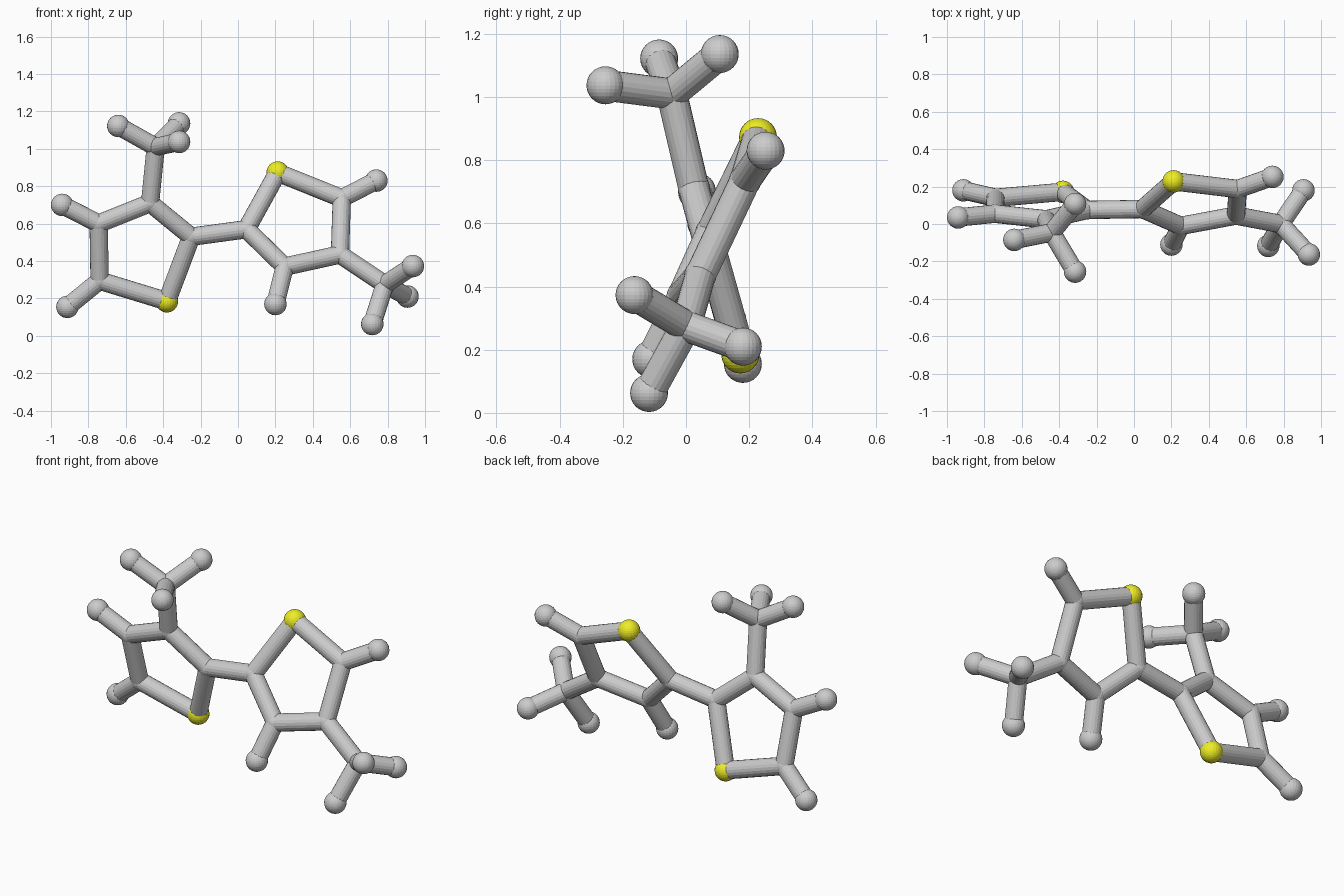
import bpy
from mathutils import Vector

if "Cube" in bpy.data.objects:
    bpy.data.objects.remove(bpy.data.objects["Cube"])

BOND_R, JOINT_R, BALL_R = 0.049, 0.051, 0.06

yellow = bpy.data.materials.new("yellow")
yellow.diffuse_color = (0.85, 0.85, 0.02, 1)
yellow.use_nodes = True
yellow.node_tree.nodes["Principled BSDF"].inputs["Base Color"].default_value = yellow.diffuse_color


def ball(name, p, r, mat=None):
    bpy.ops.mesh.primitive_uv_sphere_add(segments=24, ring_count=16, radius=r, location=p)
    o = bpy.context.object
    o.name = name
    if mat:
        o.data.materials.append(mat)


def rod(name, a, b):
    a, b = Vector(a), Vector(b)
    d = b - a
    bpy.ops.mesh.primitive_cylinder_add(vertices=20, radius=BOND_R, depth=d.length,
                                        location=(a + b) / 2)
    o = bpy.context.object
    o.name = name
    o.rotation_mode = 'QUATERNION'
    o.rotation_quaternion = d.to_track_quat('Z', 'Y')


def unit(side, ring, tips, branch, branch_tips):
    """ring: five corners, the last one yellow; tips: (corner, end);
    branch: (corner, hub) with three end balls."""
    # five-sided ring
    for i, p in enumerate(ring):
        if i == 4:
            ball(side + "_yellow_atom", p, BALL_R, yellow)
        else:
            ball(side + "_ring_joint", p, JOINT_R)
        rod(side + "_ring_bond", p, ring[(i + 1) % 5])
    # single end balls on the ring
    for corner, end in tips:
        rod(side + "_tip_bond", ring[corner], end)
        ball(side + "_tip_atom", end, BALL_R)
    # three-pronged branch
    corner, hub = branch
    rod(side + "_branch_bond", ring[corner], hub)
    ball(side + "_branch_joint", hub, JOINT_R)
    for end in branch_tips:
        rod(side + "_prong_bond", hub, end)
        ball(side + "_prong_atom", end, BALL_R)


left = [(-0.25, 0.075, 0.53), (-0.47, 0.025, 0.71), (-0.745, 0.055, 0.60),
        (-0.74, 0.14, 0.295), (-0.38, 0.172, 0.185)]
right = [(0.045, 0.08, 0.57), (0.25, -0.01, 0.37), (0.545, 0.045, 0.435),
         (0.555, 0.187, 0.735), (0.212, 0.228, 0.873)]

unit("left", left,
     [(2, (-0.94, 0.035, 0.70)), (3, (-0.912, 0.18, 0.155))],
     (1, (-0.44, -0.045, 1.01)),
     [(-0.64, -0.085, 1.122), (-0.315, 0.107, 1.136), (-0.315, -0.255, 1.037)])

unit("right", right,
     [(1, (0.2, -0.11, 0.17)), (3, (0.74, 0.252, 0.83))],
     (2, (0.785, 0.0, 0.275)),
     [(0.935, -0.163, 0.373), (0.906, 0.18, 0.21), (0.718, -0.117, 0.063)])

# bond joining the two rings
rod("link_bond", left[0], right[0])
